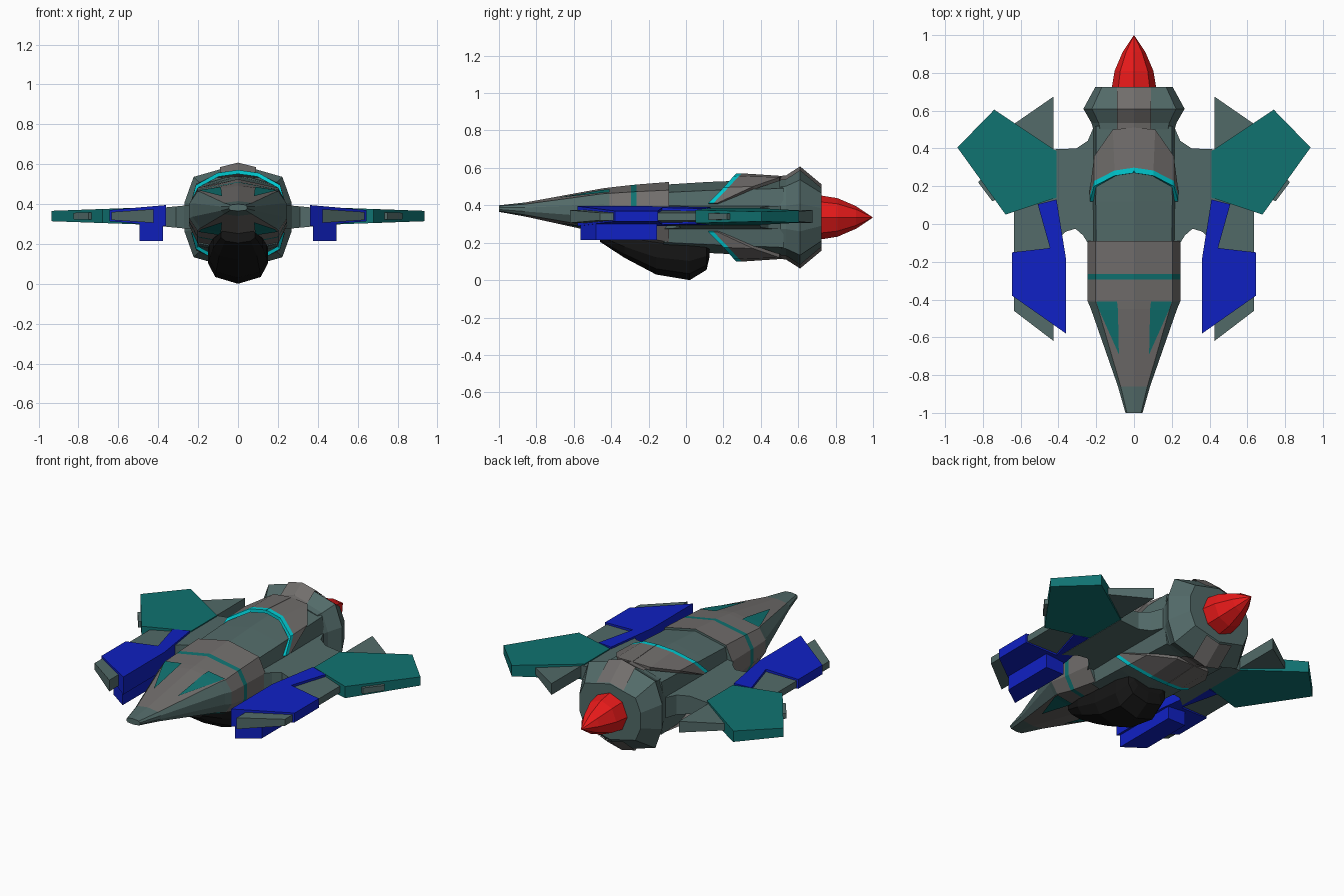
import bpy, bmesh, math

if "Cube" in bpy.data.objects:
    bpy.data.objects.remove(bpy.data.objects["Cube"])

ZC = 0.335  # height of the aircraft's centre line


def colour(name, r, g, b):
    m = bpy.data.materials.new(name)
    m.diffuse_color = (r, g, b, 1)
    m.use_nodes = True
    m.node_tree.nodes["Principled BSDF"].inputs["Base Color"].default_value = m.diffuse_color
    return m


SLATE = colour("slate", 0.085, 0.145, 0.14)
GREY = colour("warm_grey", 0.165, 0.155, 0.15)
TEAL = colour("teal", 0.005, 0.17, 0.165)
CYAN = colour("cyan", 0.0, 0.6, 0.65)
BLUE = colour("blue", 0.005, 0.015, 0.55)
RED = colour("red", 0.8, 0.01, 0.01)
BLACK = colour("black", 0.008, 0.008, 0.008)


def make(name, verts, faces, mats, index=None, z=0.0):
    me = bpy.data.meshes.new(name)
    me.from_pydata(verts, [], faces)
    for m in mats:
        me.materials.append(m)
    for p, i in zip(me.polygons, index or []):
        p.material_index = i
    bm = bmesh.new()
    bm.from_mesh(me)
    bmesh.ops.recalc_face_normals(bm, faces=bm.faces)
    bm.to_mesh(me)
    bm.free()
    ob = bpy.data.objects.new(name, me)
    ob.location.z = z
    bpy.context.collection.objects.link(ob)
    return ob


def mirror(ob, x=True, z=False):
    m = ob.modifiers.new("mirror", 'MIRROR')
    m.use_axis = (x, False, z)
    m.merge_threshold = 0.0005
    return ob


def ring(y, hw, top, bot, sx):
    """Ten-sided hull section."""
    c, h = (top + bot) / 2, (top - bot) / 2
    half = [(0, 1), (sx, .76), (1, .28), (1, -.28), (sx, -.76), (0, -1)]
    pts = half + [(-a, b) for a, b in half[4:0:-1]]
    return [(a * hw, y, c + b * h) for a, b in pts]


def hull(name, rings, mats, pick=lambda seg, side: 0, sx=.83):
    verts = [v for r in rings for v in ring(*r, sx)]
    faces, idx = [], []
    for s in range(len(rings) - 1):
        for k in range(10):
            n = (k + 1) % 10
            faces.append((s*10+k, s*10+n, s*10+10+n, s*10+10+k))
            idx.append(pick(s, k))
    faces += [tuple(range(10)), tuple(range(len(verts)-10, len(verts)))]
    return make(name, verts, faces, mats, idx + [0, 0])


def slab(name, outline, mat, x0, h0, x1, h1, zc=ZC):
    """Mirrored plate whose half thickness tapers from h0 at x0 to h1 at x1."""
    n = len(outline)
    verts = []
    for s in (1, -1):
        for x, y in outline:
            t = (x - x0) / (x1 - x0)
            verts.append((x, y, zc + s * (h0 + (h1 - h0) * t)))
    faces = [tuple(range(n)), tuple(range(n, 2*n))]
    faces += [(i, (i+1) % n, n+(i+1) % n, n+i) for i in range(n)]
    return mirror(make(name, verts, faces, [mat]))


# Nose: slate tip, grey cone with slate flanks, grey barrel with teal band
NOSE = [(-1, .045, .40, .365), (-.86, .085, .415, .34), (-.45, .228, .49, .25),
        (-.41, .245, .495, .235), (-.295, .245, .508, .2),
        (-.265, .245, .511, .195), (-.09, .245, .525, .16)]
SLOPE = (0, 4, 5, 9)  # upper and lower facets of a section
hull("nose", NOSE, [SLATE, GREY, TEAL],
     lambda s, k: 0 if s == 0 else 2 if s == 4 else 1 if s > 2 or k in SLOPE else 0)


def on_nose(x, y, sign):
    """Point just outside the nose's upper or lower facet."""
    for a, b in zip(NOSE, NOSE[1:]):
        if a[0] <= y <= b[0]:
            t = (y - a[0]) / (b[0] - a[0])
            hw, top, bot = [p + (q - p) * t for p, q in zip(a[1:], b[1:])]
            c, h = (top + bot) / 2, (top - bot) / 2
            return (x, y, c + sign * (h * (1 - .24 * x / (hw * .83)) + .005))


# Teal darts on the nose, above and below
for sign, tag in ((1, "upper"), (-1, "lower")):
    dart = [on_nose(x, y, sign) for x, y in
            ((.09, -.41), (.2, -.41), (.185, -.455), (.08, -.69), (.085, -.455))]
    mirror(make(tag + "_nose_dart", dart, [(0, 1, 2, 4), (4, 2, 3)], [TEAL]))

# Middle hull and flared rear collar
hull("middle_hull", [(-.12, .215, .51, .16), (.12, .218, .525, .145),
                     (.52, .215, .54, .125)], [SLATE], sx=.93)
hull("rear_collar", [(.5, .215, .55, .12), (.535, .225, .555, .115),
                     (.61, .268, .6, .07), (.725, .205, .505, .17)], [SLATE])

# Raised hood panels with a cyan leading edge, above and below
front = [(.224, .12, .075), (.203, .2, .155), (.1, .255, .212), (0, .27, .226)]
back = [(.226, .17, .075), (.205, .36, .158), (.11, .5, .205), (0, .51, .212)]
band = [(x, y + .028, z) for x, y, z in front]
rows = front + band + back
quads = [(r*4+i, r*4+i+1, r*4+i+5, r*4+i+4) for r in range(2) for i in range(3)]
hood = make("hood_panels", rows, quads, [CYAN, GREY], [0]*3 + [1]*3, ZC)
sol = hood.modifiers.new("thickness", 'SOLIDIFY')
sol.thickness, sol.offset = .02, 0
mirror(hood, True, True)

# Grey strip climbing over the collar
strip = [(x, y, z) for y, z in ((.5, .216), (.535, .22), (.61, .268), (.725, .172))
         for x in (0, .09)]
strip = [(x, y, z - x * .25 + .005) for x, y, z in strip]
mirror(make("collar_strip", strip, [(i, i+1, i+3, i+2) for i in (0, 2, 4)],
            [GREY], z=ZC), True, True)

# Red tail cone
prof = [(.7, .118), (.73, .116), (.81, .103), (.91, .06)]
N = 8
cone = [(r*math.sin(2*math.pi*k/N), y, ZC + r*math.cos(2*math.pi*k/N))
        for y, r in prof for k in range(N)] + [(0, 1, ZC)]
cf = [(s*N+k, s*N+(k+1) % N, s*N+N+(k+1) % N, s*N+N+k) for s in range(3) for k in range(N)]
cf += [(3*N+k, 3*N+(k+1) % N, 4*N) for k in range(N)] + [tuple(range(N))]
make("tail_cone", cone, cf, [RED])

# Black belly pod
hull("belly_pod", [(-.46, .085, .285, .205), (-.33, .125, .285, .12),
                   (-.16, .145, .285, .03), (.02, .15, .285, 0),
                   (.11, .13, .26, .055), (.125, .1, .22, .12)], [BLACK], sx=.76)

# Wing roots, long side plates, swept wings
slab("wing_root", [(.19, .55), (.215, .51), (.245, .44), (.305, .4), (.43, .395),
                   (.43, -.1), (.36, -.04), (.31, -.025), (.27, -.06),
                   (.22, -.14), (.19, -.15)], SLATE, .22, .062, .43, .042)
slab("side_plate", [(.425, .675), (.635, .53), (.635, -.46), (.425, -.62)],
     SLATE, .425, .034, .635, .02, .34)
slab("wing", [(.41, .385), (.74, .605), (.935, .405), (.68, .05), (.41, .14)],
     TEAL, .41, .045, .935, .026, .34)
slab("wing_edge_flap", [(.6, .3), (.8, .25), (.825, .22), (.75, .12), (.6, .2)],
     SLATE, .6, .022, .83, .016, .34)

# Blue fairings and the boxes beneath them
slab("blue_fairing", [(.51, .105), (.41, .13), (.36, -.185), (.36, -.58),
                      (.645, -.38), (.645, -.15), (.445, -.127)],
     BLUE, .36, .053, .645, .028, .342)
slab("blue_underbox", [(.375, -.565), (.495, -.48), (.495, -.155), (.375, -.155)],
     BLUE, .375, .05, .495, .05, .265)
